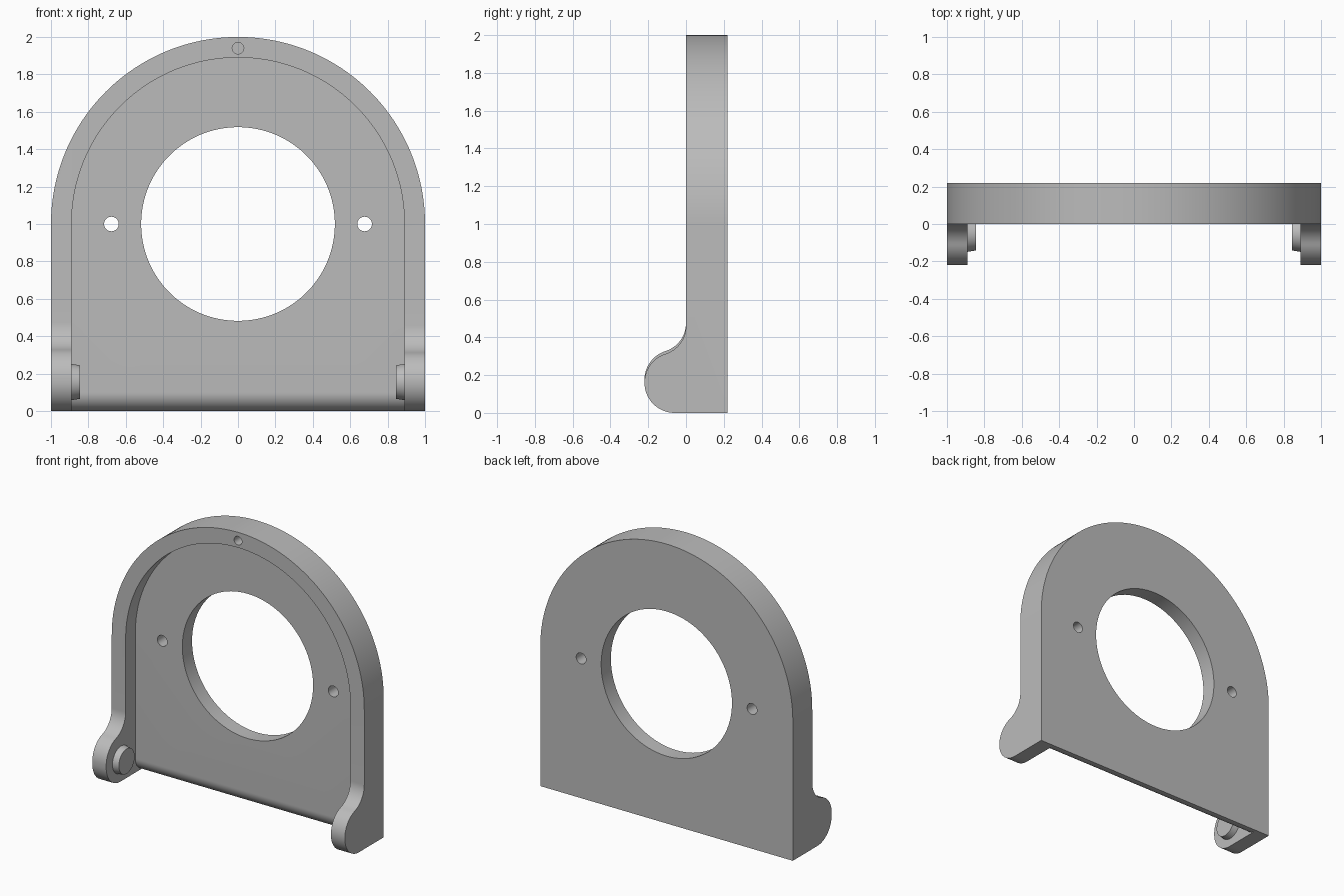
import bpy, bmesh
from math import sin, cos, pi, atan2, hypot, sqrt
from mathutils import Vector

cube = bpy.data.objects.get("Cube")
if cube:
    bpy.data.objects.remove(cube, do_unlink=True)

grey = bpy.data.materials.new("plain grey")
grey.use_nodes = True
COLOUR = (0.5, 0.5, 0.5, 1)
grey.diffuse_color = COLOUR
grey.node_tree.nodes["Principled BSDF"].inputs["Base Color"].default_value = COLOUR

ARCH_Z = 1.0      # centre height of the arch and the large opening
BACK = 0.22       # back of the plate
FLOOR = 0.11      # front of the recessed panel
INNER = 0.89      # inner half width of the rim


def arc(cx, cy, r, a0, a1, n):
    return [(cx + r * cos(a0 + (a1 - a0) * i / n),
             cy + r * sin(a0 + (a1 - a0) * i / n)) for i in range(n + 1)]


def prism(name, pts, axis, d0, d1, taper=1.0):
    """Extrude a 2D profile along x (points are y, z) or y (points are x, z)."""
    mid = sum((Vector(p) for p in pts), Vector((0, 0))) / len(pts)

    def place(p, d, k):
        u, z = mid + (Vector(p) - mid) * k
        return (d, u, z) if axis == "x" else (u, d, z)

    bm = bmesh.new()
    a = [bm.verts.new(place(p, d0, 1)) for p in pts]
    b = [bm.verts.new(place(p, d1, taper)) for p in pts]
    bm.faces.new(a)
    bm.faces.new(b[::-1])
    for i in range(len(pts)):
        j = (i + 1) % len(pts)
        bm.faces.new((a[i], a[j], b[j], b[i]))
    bmesh.ops.recalc_face_normals(bm, faces=bm.faces)
    mesh = bpy.data.meshes.new(name)
    bm.to_mesh(mesh)
    bm.free()
    mesh.materials.append(grey)
    obj = bpy.data.objects.new(name, mesh)
    bpy.context.collection.objects.link(obj)
    return obj


def combine(target, tool, operation):
    """Apply an exact boolean and remove the tool object."""
    mod = target.modifiers.new("combine", "BOOLEAN")
    mod.object, mod.operation, mod.solver = tool, operation, "EXACT"
    bpy.context.view_layer.objects.active = target
    bpy.ops.object.modifier_apply(modifier=mod.name)
    bpy.data.objects.remove(tool, do_unlink=True)


def arch(r, bottom):
    return [(-r, bottom), (r, bottom)] + arc(0, ARCH_Z, r, 0, pi, 96)


def circle(cx, cz, r, n):
    return arc(cx, cz, r, 0, 2 * pi, n)[:-1]


# Arched plate with a recessed panel
body = prism("arched_plate", arch(1.0, 0), "y", 0, BACK)
combine(body, prism("recess_cutter", arch(INNER, -0.1), "y", -0.1, FLOOR), "DIFFERENCE")

# Large opening, two screw holes and a blind hole in the rim
for x, z, r, depth, n in ((0, ARCH_Z, 0.518, 0.4, 96), (-0.677, ARCH_Z, 0.039, 0.4, 32),
                          (0.677, ARCH_Z, 0.039, 0.4, 32), (0, 1.94, 0.031, 0.1, 32)):
    combine(body, prism("hole_cutter", circle(x, z, r, n), "y", -0.1, depth), "DIFFERENCE")

# Rounded lower front edge of the panel
R = 0.1
edge = arc(FLOOR + R, R, R, pi, 1.5 * pi, 16)
edge += [(FLOOR + R, -0.05), (0.05, -0.05), (0.05, R)]
combine(body, prism("edge_cutter", edge, "x", -INNER, INNER), "DIFFERENCE")

# Hinge lugs blending into the rim, the one on the right slightly taller
LUG_Y, LUG_Z, LUG_R, FILLET = -0.06, 0.16, 0.16, 0.155
for side, extra in ((1, 0), (-1, 0.015)):
    top = LUG_Z + extra
    rise = sqrt((LUG_R + FILLET) ** 2 - (FILLET + LUG_Y) ** 2)
    meet = atan2(rise, -FILLET - LUG_Y)
    profile = [(0.05, 0), (0.05, top + rise)]
    profile += arc(-FILLET, top + rise, FILLET, 0, meet - pi, 16)
    profile += arc(LUG_Y, top, LUG_R, meet, pi, 16)[1:]
    profile += arc(LUG_Y, LUG_Z, LUG_R, pi, 1.5 * pi, 16)[0 if extra else 1:]
    lug = prism("lug", profile, "x", side * INNER, side)
    combine(body, lug, "UNION")

# Tapered hinge pins on the inner faces of the lugs
pins = [prism(name, circle(-0.052, 0.155, 0.097, 48), "x", side * INNER, side * 0.845, 0.92)
        for name, side in (("left_pin", 1), ("right_pin", -1))]

bpy.ops.object.select_all(action="DESELECT")
for obj in [body] + pins:
    obj.select_set(True)
bpy.context.view_layer.objects.active = body
bpy.ops.object.shade_smooth_by_angle(angle=pi / 6)
